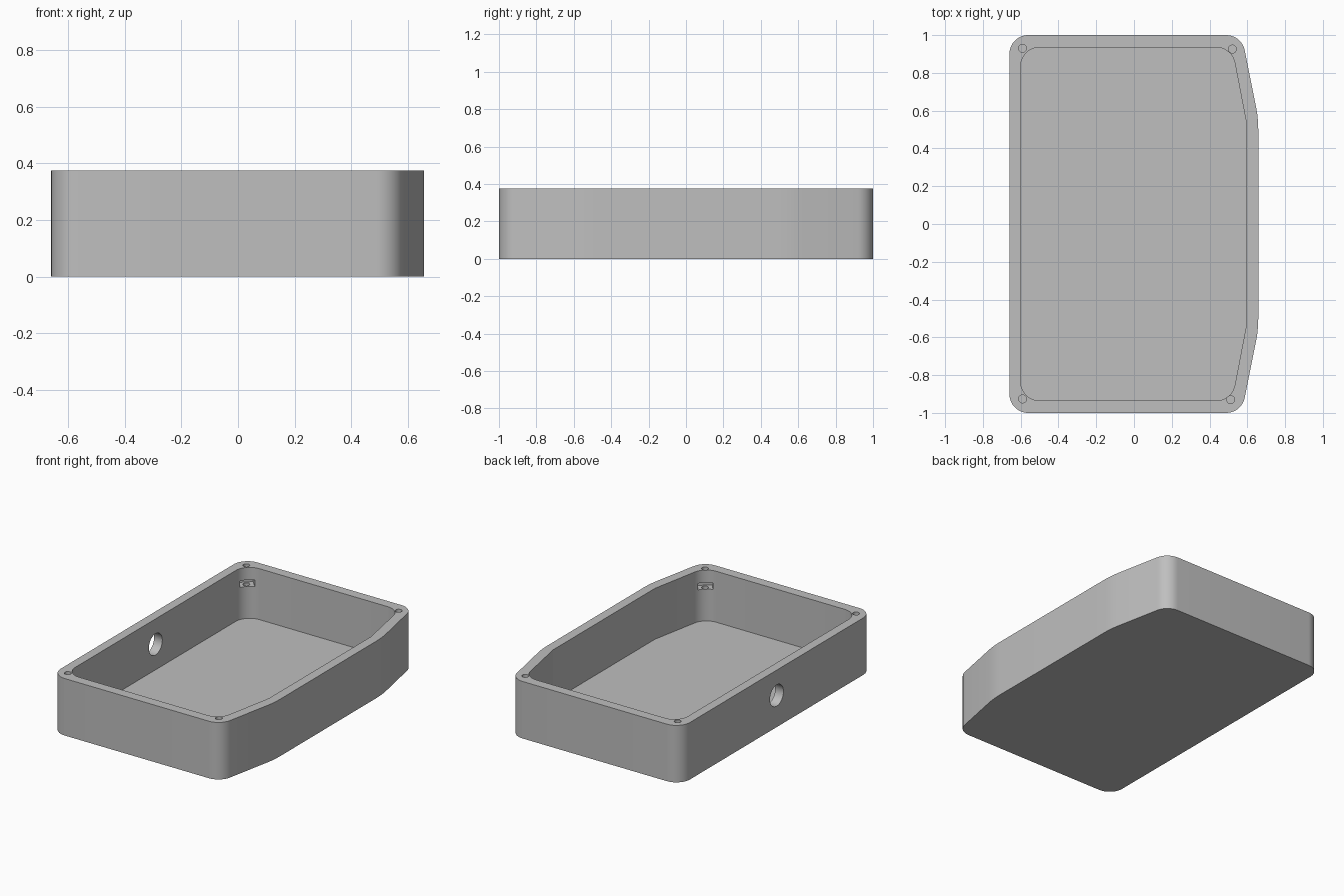
import bpy, bmesh, math
from mathutils import Vector, Matrix

if "Cube" in bpy.data.objects:
    bpy.data.objects.remove(bpy.data.objects["Cube"])

HEIGHT, FLOOR = 0.375, 0.04

grey = bpy.data.materials.new("light grey")
grey.diffuse_color = (0.52, 0.52, 0.52, 1)
grey.use_nodes = True
grey.node_tree.nodes["Principled BSDF"].inputs["Base Color"].default_value = grey.diffuse_color


def fillet(corners):
    """Round each (x, y, radius) corner of a closed outline."""
    out = []
    n = len(corners)
    for i, (x, y, r) in enumerate(corners):
        p = Vector((x, y))
        if r == 0:
            out.append(p)
            continue
        a = (Vector(corners[i - 1][:2]) - p).normalized()
        b = (Vector(corners[(i + 1) % n][:2]) - p).normalized()
        half = a.angle(b) / 2
        centre = p + (a + b).normalized() * (r / math.sin(half))
        start = p + a * (r / math.tan(half)) - centre
        turn = math.pi - 2 * half
        steps = max(3, round(turn / math.radians(7.5)))
        for k in range(steps + 1):
            t = turn * k / steps
            out.append(centre + Matrix.Rotation(t, 2) @ start)
    return out


def outline(left, right, end, knee, tip, r, knee_r):
    """Counter-clockwise tray outline with a tapered right side."""
    return fillet([(left, -end, r), (tip, -end, r), (right, -knee, knee_r),
                   (right, knee, knee_r), (tip, end, r), (left, end, r)])


def finish(bm, name):
    bmesh.ops.recalc_face_normals(bm, faces=bm.faces)
    mesh = bpy.data.meshes.new(name)
    bm.to_mesh(mesh)
    bm.free()
    mesh.materials.append(grey)
    ob = bpy.data.objects.new(name, mesh)
    bpy.context.collection.objects.link(ob)
    return ob


def prism(name, points, z0, z1):
    bm = bmesh.new()
    face = bm.faces.new([bm.verts.new((p.x, p.y, z0)) for p in points])
    ext = bmesh.ops.extrude_face_region(bm, geom=[face])
    verts = [g for g in ext["geom"] if isinstance(g, bmesh.types.BMVert)]
    bmesh.ops.translate(bm, verts=verts, vec=(0, 0, z1 - z0))
    return finish(bm, name)


def cylinder(name, centre, radius, depth, rot=Matrix.Identity(4)):
    bm = bmesh.new()
    bmesh.ops.create_cone(bm, cap_ends=True, segments=48, radius1=radius,
                          radius2=radius, depth=depth,
                          matrix=Matrix.Translation(centre) @ rot)
    return finish(bm, name)


# Tray body and the cutter for its cavity
tray = prism("tray", outline(-0.66, 0.658, 1.0, 0.56, 0.57, 0.1, 0.6), 0, HEIGHT)
cutters = [prism("cavity_cutter",
                 outline(-0.6, 0.596, 0.935, 0.53, 0.518, 0.1, 0), FLOOR, 0.6)]

# Round cable hole through the left wall
cutters.append(cylinder("cable_hole_cutter", (-0.63, 0, 0.208), 0.07, 0.2,
                        Matrix.Rotation(math.pi / 2, 4, 'Y')))

# Screw holes in the corners, each with a nut slot opening inwards
for x, y, cx in ((-0.59, 0.93, -0.5), (-0.59, -0.926, -0.5),
                 (0.521, 0.926, 0.436), (0.512, -0.93, 0.436)):
    cutters.append(cylinder("screw_hole_cutter", (x, y, 0.35), 0.021, 0.4))
    inward = (Vector((cx, math.copysign(0.835, y))) - Vector((x, y))).normalized()
    side = Vector((-inward.y, inward.x)) * 0.045
    back, front = Vector((x, y)) - inward * 0.032, Vector((x, y)) + inward * 0.1
    cutters.append(prism("nut_slot_cutter",
                         [back - side, front - side, front + side, back + side],
                         0.25, 0.293))

# Cut everything out of the tray, then drop the cutters
bpy.context.view_layer.objects.active = tray
for c in cutters:
    mod = tray.modifiers.new("cut", 'BOOLEAN')
    mod.operation, mod.solver, mod.object = 'DIFFERENCE', 'EXACT', c
    bpy.ops.object.modifier_apply(modifier=mod.name)
    bpy.data.objects.remove(c)

# Smooth rounded corners, sharp everywhere else
bpy.ops.object.select_all(action='DESELECT')
tray.select_set(True)
bpy.ops.object.shade_smooth_by_angle(angle=math.radians(10))
